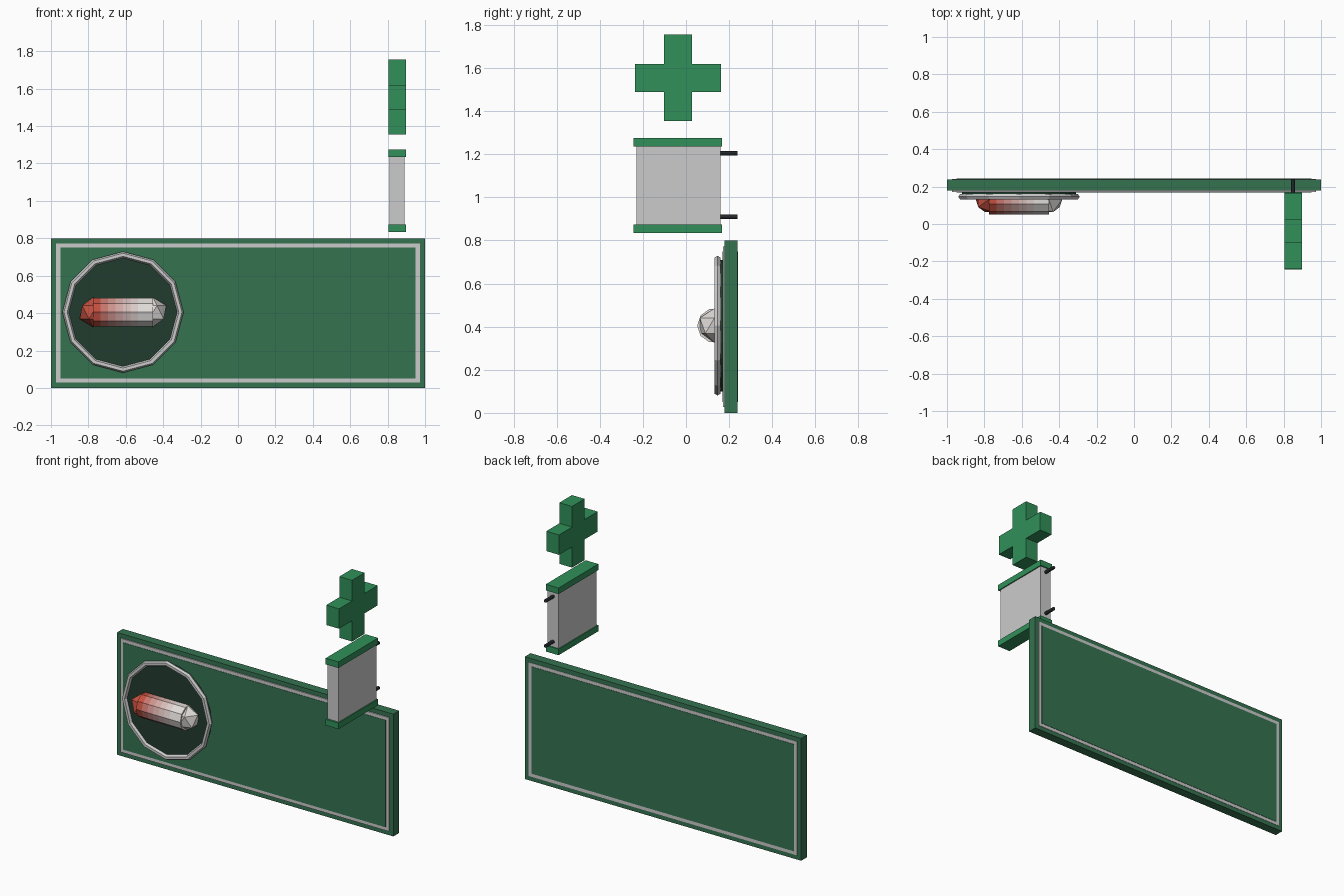
import bpy, bmesh, math
from mathutils import Matrix

if "Cube" in bpy.data.objects:
    bpy.data.objects.remove(bpy.data.objects["Cube"])


def mat(name, r, g, b):
    m = bpy.data.materials.new(name)
    m.diffuse_color = (r, g, b, 1)
    m.use_nodes = True
    m.node_tree.nodes["Principled BSDF"].inputs["Base Color"].default_value = m.diffuse_color
    return m


BOARD = mat("board_green", 0.035, 0.17, 0.08)
BRIGHT = mat("bright_green", 0.03, 0.28, 0.10)
DARK = mat("dark_green", 0.016, 0.045, 0.028)
METAL = mat("dark_metal", 0.03, 0.035, 0.04)


def finish(name, bm, material=None):
    me = bpy.data.meshes.new(name)
    bm.to_mesh(me)
    bm.free()
    ob = bpy.data.objects.new(name, me)
    bpy.context.collection.objects.link(ob)
    if material:
        me.materials.append(material)
    return ob


def box(name, x, y, z, material=None):
    bm = bmesh.new()
    m = Matrix.Translation([(a + b) / 2 for a, b in (x, y, z)]) @ \
        Matrix.Diagonal([b - a for a, b in (x, y, z)] + [1])
    bmesh.ops.create_cube(bm, size=1, matrix=m)
    return finish(name, bm, material)


def cylinder(bm, center, axis, radius, length, sides):
    rot = Matrix.Rotation(math.pi / 2, 4, axis)
    bmesh.ops.create_cone(bm, cap_ends=True, segments=sides, radius1=radius,
                          radius2=radius, depth=length,
                          matrix=Matrix.Translation(center) @ rot)


# Main board: backing, light border slab, raised inner panel
box("sign_board", (-1, 1), (0.178, 0.238), (0, 0.8), BOARD)
box("border_slab", (-0.972, 0.972), (0.171, 0.240), (0.028, 0.772))
box("inner_panel", (-0.95, 0.95), (0.169, 0.242), (0.05, 0.75), BOARD)

# Round emblem: dark disc and faceted ring
CX, CZ = -0.615, 0.405
bm = bmesh.new()
cylinder(bm, (CX, 0.162, CZ), 'X', 0.305, 0.03, 24)
finish("emblem_disc", bm, DARK)
bpy.ops.mesh.primitive_torus_add(location=(CX, 0.146, CZ), rotation=(math.pi / 2, 0, 0),
                                 major_segments=12, minor_segments=6,
                                 major_radius=0.307, minor_radius=0.017)
bpy.context.object.name = "emblem_ring"

# Capsule: barrel with faceted ball ends, colour fading from red to grey
PY, R, HALF = 0.132, 0.08, 0.16
bm = bmesh.new()
cylinder(bm, (CX, PY, CZ), 'Y', R, 2 * HALF, 10)
BANDS = 8
for i in range(1, BANDS):
    bmesh.ops.bisect_plane(bm, geom=bm.verts[:] + bm.edges[:] + bm.faces[:],
                           plane_co=(CX - HALF + 2 * HALF * i / BANDS, 0, 0),
                           plane_no=(1, 0, 0))
for s in (-1, 1):
    bmesh.ops.create_icosphere(bm, subdivisions=1, radius=R,
                               matrix=Matrix.Translation((CX + s * HALF, PY, CZ)))
for f in bm.faces:
    t = (f.calc_center_median().x - CX + HALF) / (2 * HALF)
    f.material_index = max(0, min(BANDS - 1, int(t * BANDS)))
capsule = finish("capsule", bm)
for i in range(BANDS):
    t = min(1, i / (BANDS - 2))
    capsule.data.materials.append(
        mat(f"capsule_{i}", 0.55 + 0.2 * t, 0.08 + 0.64 * t, 0.05 + 0.65 * t))

# Projecting light box with green end caps and wall rods
box("light_box", (0.81, 0.89), (-0.23, 0.16), (0.86, 1.25))
for label, z, rod_z in (("lower", 0.835, 0.91), ("upper", 1.235, 1.205)):
    box(label + "_cap", (0.805, 0.897), (-0.243, 0.168), (z, z + 0.04), BRIGHT)
    bm = bmesh.new()
    cylinder(bm, (0.85, 0.19, rod_z), 'X', 0.011, 0.10, 8)
    finish(label + "_rod", bm, METAL)

# Extruded cross above the light box
CY, Z0, A, B = -0.037, 1.555, 0.2, 0.065
outline = [(-B, A), (B, A), (B, B), (A, B), (A, -B), (B, -B),
           (B, -A), (-B, -A), (-B, -B), (-A, -B), (-A, B), (-B, B)]
bm = bmesh.new()
face = bm.faces.new([bm.verts.new((0.805, CY + y, Z0 + z)) for y, z in outline])
ext = bmesh.ops.extrude_face_region(bm, geom=[face], use_keep_orig=True)
bmesh.ops.translate(bm, vec=(0.092, 0, 0),
                    verts=[v for v in ext["geom"] if isinstance(v, bmesh.types.BMVert)])
bmesh.ops.recalc_face_normals(bm, faces=bm.faces)
finish("cross", bm, BRIGHT)
